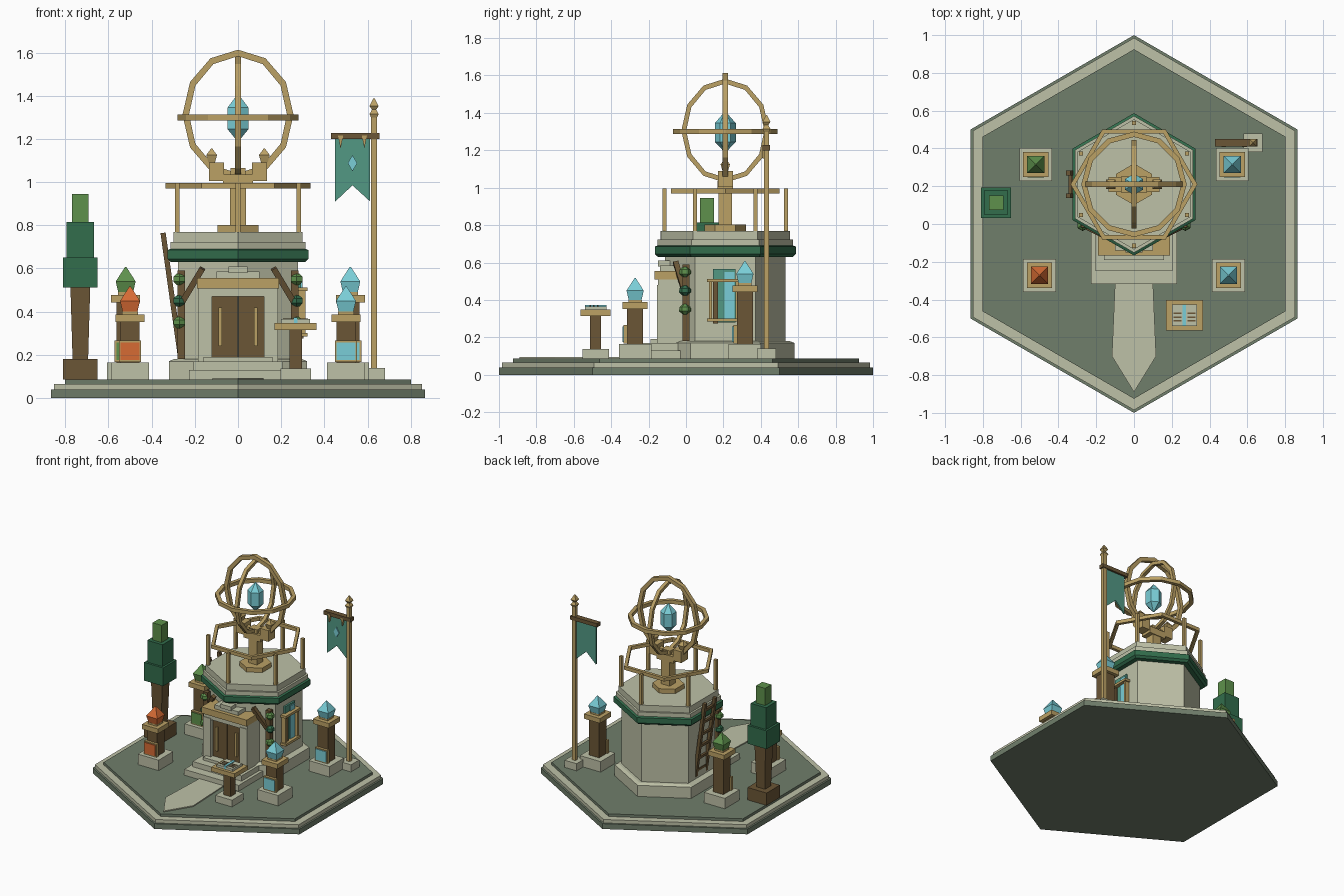
import bpy, bmesh
from math import sin, cos, pi, sqrt
from mathutils import Vector

if "Cube" in bpy.data.objects:
    bpy.data.objects.remove(bpy.data.objects["Cube"])


def colour(name, r, g, b):
    lin = [(c / 255 / 12.92) if c < 11 else ((c / 255 + 0.055) / 1.055) ** 2.4 for c in (r, g, b)]
    m = bpy.data.materials.new(name)
    m.use_nodes = True
    m.diffuse_color = (*lin, 1)
    m.node_tree.nodes["Principled BSDF"].inputs["Base Color"].default_value = (*lin, 1)
    return m


MOSS = colour("mossy stone", 112, 126, 107)
CREAM = colour("pale stone", 190, 193, 167)
GOLD = colour("brass", 187, 161, 101)
WOOD = colour("dark wood", 107, 86, 54)
PINE = colour("deep green", 50, 109, 76)
LEAF = colour("leaf green", 94, 145, 76)
TEAL = colour("teal cloth", 82, 152, 132)
CYAN = colour("cyan crystal", 122, 206, 215)
FIRE = colour("orange crystal", 214, 107, 52)
HEX, SQUARE = pi / 2, pi / 4


def finish(name, bm, mat):
    bmesh.ops.recalc_face_normals(bm, faces=bm.faces)
    me = bpy.data.meshes.new(name)
    bm.to_mesh(me)
    bm.free()
    me.materials.append(mat)
    ob = bpy.data.objects.new(name, me)
    bpy.context.collection.objects.link(ob)
    return ob


def bridge(bm, loops, closed=False):
    pairs = list(zip(loops, loops[1:] + loops[:1]))
    for a, b in pairs if closed else pairs[:-1]:
        for i in range(len(a)):
            j = (i + 1) % len(a)
            bm.faces.new((a[i], a[j], b[j], b[i]))
    if not closed:
        bm.faces.new(loops[0])
        bm.faces.new(loops[-1])


def loft(name, mat, x, y, profile, n=6, phase=HEX):
    """Stack of regular polygons given as (radius, height)."""
    bm = bmesh.new()
    bridge(bm, [[bm.verts.new((x + r * cos(phase + 2 * pi * i / n), y + r * sin(phase + 2 * pi * i / n), z))
                 for i in range(n)] for r, z in profile])
    return finish(name, bm, mat)


def square(name, mat, x, y, profile):
    return loft(name, mat, x, y, [(h * sqrt(2), z) for h, z in profile], 4, SQUARE)


def box(name, mat, x, y, z):
    """Box from three (low, high) ranges."""
    bm = bmesh.new()
    bridge(bm, [[bm.verts.new((x[i], y[j], h)) for i, j in ((0, 0), (1, 0), (1, 1), (0, 1))] for h in z])
    return finish(name, bm, mat)


def beam(name, mat, a, b, w):
    a, b = Vector(a), Vector(b)
    d = (b - a).normalized()
    u = d.cross((0, 1, 0) if abs(d.y) < 0.9 else (1, 0, 0)).normalized() * w / 2
    v = d.cross(u)
    bm = bmesh.new()
    bridge(bm, [[bm.verts.new(p + s * u + t * v) for s, t in ((-1, -1), (1, -1), (1, 1), (-1, 1))] for p in (a, b)])
    return finish(name, bm, mat)


def ring(name, mat, centre, u, v, n, w):
    """Square-section polygon hoop; u and v are its half axes."""
    centre, u, v = Vector(centre), Vector(u), Vector(v)
    axis = u.cross(v).normalized() * w / 2
    bm = bmesh.new()
    loops = []
    for i in range(n):
        d = u * cos(2 * pi * i / n) + v * sin(2 * pi * i / n)
        e = d.normalized() * w / 2
        loops.append([bm.verts.new(centre + d + s * e + t * axis) for s, t in ((-1, -1), (1, -1), (1, 1), (-1, 1))])
    bridge(bm, loops, True)
    return finish(name, bm, mat)


def plate(name, mat, points, y, t):
    """Flat upright outline of (x, z) points, t thick."""
    bm = bmesh.new()
    bridge(bm, [[bm.verts.new((x, y + s * t / 2, z)) for x, z in points] for s in (-1, 1)])
    return finish(name, bm, mat)


# Plaza
loft("plaza_base", MOSS, 0, 0, [(1, 0), (1, 0.04)])
loft("plaza_rim", CREAM, 0, 0, [(0.985, 0.04), (0.985, 0.066)])
loft("plaza_floor", MOSS, 0, 0, [(0.925, 0.066), (0.925, 0.086)])
bm = bmesh.new()
outline = [(-0.1, -0.3), (-0.117, -0.7), (0, -0.89), (0.117, -0.7), (0.1, -0.3)]
bridge(bm, [[bm.verts.new((x, y, z)) for x, y in outline] for z in (0.08, 0.094)])
finish("path", bm, CREAM)

# Tower
CY = 0.21
loft("tower_plinth", CREAM, 0, CY, [(0.37, 0.086), (0.37, 0.17), (0.345, 0.18)])
loft("tower_wall", CREAM, 0, CY, [(0.322, 0.17), (0.322, 0.64)])
loft("tower_cornice", PINE, 0, CY, [(0.36, 0.63), (0.377, 0.645), (0.377, 0.685), (0.36, 0.692)])
loft("roof_slab", CREAM, 0, CY, [(0.362, 0.69), (0.362, 0.722), (0.345, 0.722), (0.345, 0.768)])

# Steps and doorway
box("lower_step", CREAM, (-0.228, 0.228), (-0.318, 0), (0.086, 0.13))
box("upper_step", CREAM, (-0.205, 0.205), (-0.25, 0), (0.13, 0.17))
box("door_sill", CREAM, (-0.16, 0.16), (-0.19, 0), (0.17, 0.19))
box("door_lintel", CREAM, (-0.185, 0.185), (-0.15, 0.03), (0.47, 0.51))
box("lintel_cap", GOLD, (-0.19, 0.19), (-0.168, 0.0), (0.508, 0.556))
box("lintel_crest", CREAM, (-0.1, 0.1), (-0.14, 0.0), (0.556, 0.585))
box("keystone", CREAM, (-0.045, 0.045), (-0.15, 0.0), (0.58, 0.61))
for s in (-1, 1):
    box("door_pillar", CREAM, sorted((s * 0.12, s * 0.185)), (-0.155, 0.03), (0.17, 0.48))
    box("door_leaf", WOOD, sorted((s * 0.003, s * 0.122)), (-0.13, 0.0), (0.19, 0.472))
    box("door_handle", GOLD, sorted((s * 0.074, s * 0.09)), (-0.145, -0.13), (0.24, 0.42))
    # Climbing plants beside the door
    beam("vine_stem", WOOD, (s * 0.262, 0.0, 0.18), (s * 0.262, 0.0, 0.59), 0.035)
    beam("vine_branch", WOOD, (s * 0.165, -0.055, 0.6), (s * 0.255, -0.01, 0.45), 0.028)
    for z, mat in ((0.55, LEAF), (0.45, PINE), (0.35, LEAF)):
        loft("vine_leaves", mat, s * 0.272, -0.005, [(0.014, z - 0.027), (0.032, z - 0.01), (0.03, z + 0.012), (0.012, z + 0.027)])

# Side window with shutter
box("window_shutter", TEAL, (0.27, 0.292), (0.145, 0.265), (0.28, 0.565))
box("window_glass", CYAN, (0.285, 0.298), (0.205, 0.258), (0.3, 0.55))
box("window_mullion", WOOD, (0.285, 0.303), (0.145, 0.17), (0.275, 0.5))
for y in (0.122, 0.265):
    box("window_jamb", GOLD, (0.27, 0.312), (y, y + 0.016), (0.29, 0.51))
for z in (0.284, 0.495):
    box("window_rail", GOLD, (0.27, 0.322), (0.112, 0.29), (z, z + 0.018))

# Ladder
for y in (0.15, 0.27):
    beam("ladder_rail", WOOD, (-0.265, y, 0.18), (-0.347, y, 0.765), 0.024)
for i in range(6):
    f = 0.1 + 0.16 * i
    p = Vector((-0.265, 0, 0.18)).lerp((-0.347, 0, 0.765), f)
    beam("ladder_rung", WOOD, (p.x, 0.15, p.z), (p.x, 0.27, p.z), 0.018)

# Roof railing
for i in range(6):
    a = HEX + i * pi / 3
    square("railing_post", GOLD, 0.325 * cos(a), CY + 0.325 * sin(a), [(0.011, 0.74), (0.011, 0.995)])
ring("railing_hoop", GOLD, (0, CY, 0.983), (0.323, 0, 0), (0, 0.323, 0), 6, 0.026)

# Armillary stand
loft("stand_base", GOLD, 0, CY, [(0.11, 0.765), (0.11, 0.802)])
square("stand_column", GOLD, 0, CY, [(0.036, 0.8), (0.036, 1.0)])
box("stand_head", GOLD, (-0.07, 0.07), (CY - 0.042, CY + 0.042), (0.985, 1.035))
box("stand_neck", GOLD, (-0.035, 0.035), (CY - 0.03, CY + 0.03), (1.03, 1.065))
for s in (-1, 1):
    box("stand_bracket", GOLD, sorted((s * 0.065, s * 0.135)), (CY - 0.04, CY + 0.04), (1.005, 1.09))
    square("bracket_finial", GOLD, s * 0.122, CY, [(0.015, 1.09), (0.025, 1.125), (0.003, 1.155)])

# Armillary hoops and crystal
ring("front_hoop", GOLD, (0, CY, 1.312), (0, 0, 0.286), (0.242, 0, 0), 12, 0.03)
ring("side_hoop", GOLD, (0, CY, 1.305), (0, 0, 0.265), (0, 0.222, 0), 12, 0.026)
ring("level_hoop", GOLD, (0, CY, 1.3), (0.265, 0, 0), (0, 0.265, 0), 12, 0.028)
loft("great_crystal", CYAN, 0, CY, [(0.004, 1.19), (0.056, 1.245), (0.056, 1.345), (0.004, 1.405)])

# Crystal lamps
for x, y, lift, mat in ((-0.52, 0.315, 0.09, LEAF), (0.52, 0.315, 0.09, CYAN),
                        (-0.5, -0.272, 0, FIRE), (0.5, -0.272, 0, CYAN)):
    square("lamp_plinth", CREAM, x, y, [(0.087, 0.086), (0.087, 0.165)])
    square("lamp_post", WOOD, x, y, [(0.043, 0.165), (0.043, 0.36 + lift)])
    square("lamp_cap", GOLD, x, y, [(0.067, 0.352 + lift), (0.067, 0.388 + lift)])
    square("lamp_collar", GOLD, x, y, [(0.036, 0.388 + lift), (0.036, 0.4 + lift)])
    square("lamp_crystal", mat, x, y, [(0.034, 0.398 + lift), (0.046, 0.45 + lift), (0.003, 0.517 + lift)])
    box("lamp_panel_frame", GOLD, (x - 0.052, x + 0.052), (y - 0.062, y - 0.04), (0.167, 0.266))
    box("lamp_panel", mat, (x - 0.043, x + 0.043), (y - 0.068, y - 0.06), (0.176, 0.258))

# Reading stand
LX, LY = 0.267, -0.483
square("lectern_plinth", CREAM, LX, LY, [(0.07, 0.086), (0.07, 0.137)])
square("lectern_post", WOOD, LX, LY, [(0.029, 0.137), (0.029, 0.32)])
box("lectern_top", GOLD, (LX - 0.097, LX + 0.097), (LY - 0.08, LY + 0.08), (0.315, 0.348))
for s in (-1, 1):
    box("book_page", CREAM, sorted((LX + s * 0.008, LX + s * 0.067)), (LY - 0.057, LY + 0.057), (0.345, 0.366))
    for y in (-0.03, -0.01, 0.01):
        box("book_line", WOOD, sorted((LX + s * 0.016, LX + s * 0.058)), (LY + y - 0.004, LY + y + 0.004), (0.364, 0.369))
box("book_ribbon", CYAN, (LX - 0.009, LX + 0.009), (LY - 0.057, LY + 0.057), (0.345, 0.372))

# Banner
PX, PY = 0.63, 0.43
square("banner_plinth", CREAM, PX, PY, [(0.05, 0.086), (0.05, 0.14)])
square("banner_pole", GOLD, PX, PY, [(0.014, 0.14), (0.014, 1.3)])
square("banner_finial", GOLD, PX, PY, [(0.01, 1.29), (0.021, 1.315), (0.01, 1.335), (0.021, 1.352), (0.003, 1.388)])
box("banner_bar", WOOD, (0.43, 0.655), (PY - 0.02, PY + 0.02), (1.2, 1.228))
plate("banner_cloth", TEAL, [(0.45, 1.205), (0.45, 0.91), (0.53, 0.985), (0.612, 0.91), (0.612, 1.205)], PY, 0.012)
plate("banner_emblem", CYAN, [(0.53, 1.125), (0.508, 1.088), (0.53, 1.05), (0.552, 1.088)], PY - 0.009, 0.008)
for x in (0.475, 0.585):
    plate("banner_tie", GOLD, [(x - 0.012, 1.215), (x, 1.155), (x + 0.012, 1.215)], PY - 0.012, 0.02)

# Potted tree
TX, TY = -0.73, 0.113
square("tree_planter", WOOD, TX, TY, [(0.08, 0.086), (0.08, 0.18)])
square("tree_trunk", WOOD, TX, TY, [(0.036, 0.18), (0.046, 0.52)])
square("tree_lower_foliage", PINE, TX, TY, [(0.08, 0.512), (0.08, 0.65)])
square("tree_middle_foliage", PINE, TX, TY, [(0.064, 0.65), (0.064, 0.815)])
square("tree_top_foliage", LEAF, TX, TY, [(0.038, 0.815), (0.038, 0.945)])
